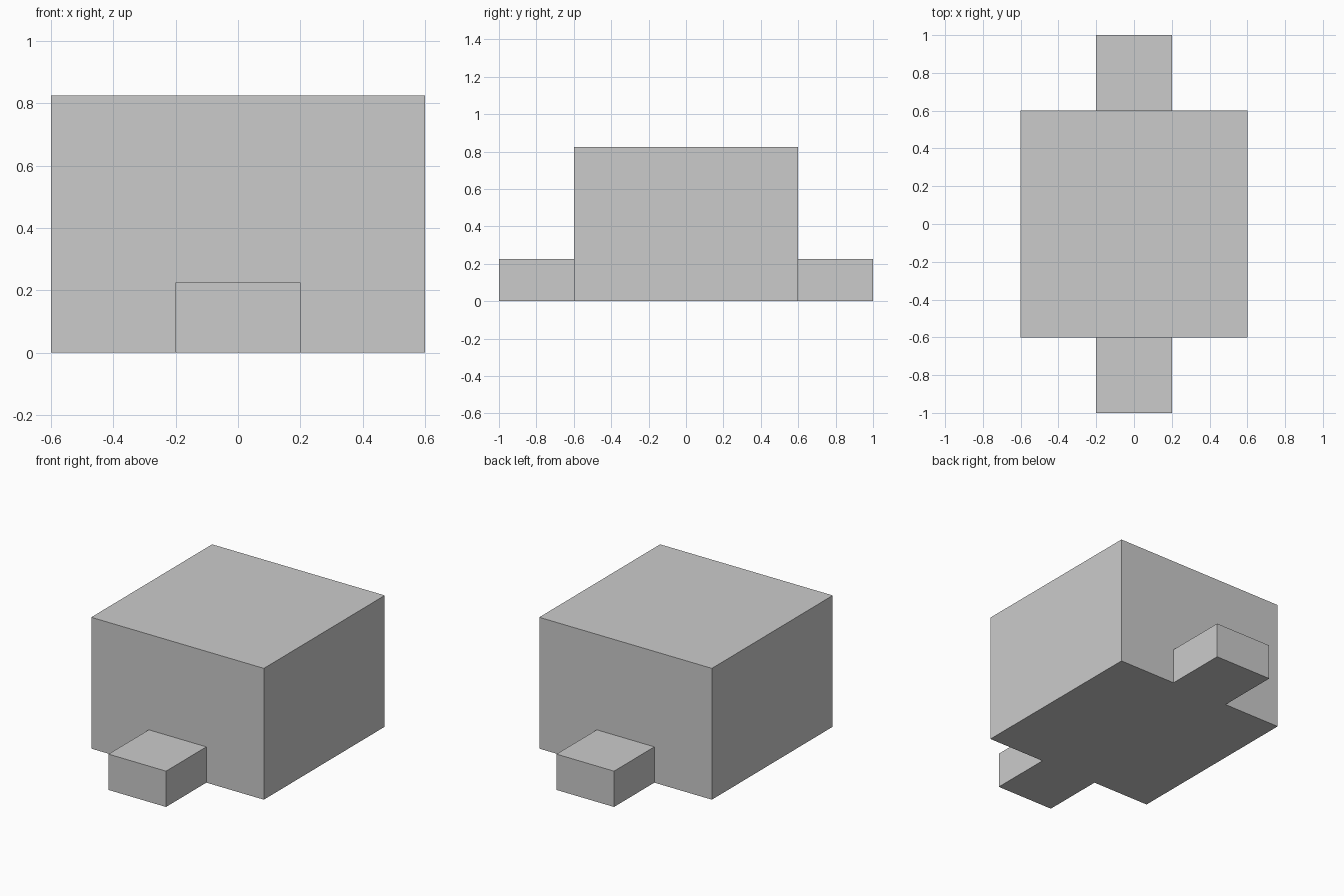
import bpy

if "Cube" in bpy.data.objects:
    bpy.data.objects.remove(bpy.data.objects["Cube"])


def box(name, size, centre_y):
    """Flat-faced box standing on z = 0, centred on x = 0."""
    bpy.ops.mesh.primitive_cube_add(size=1, location=(0, centre_y, size[2] / 2))
    obj = bpy.context.object
    obj.name = name
    obj.scale = size
    bpy.ops.object.transform_apply(location=True, rotation=False, scale=True)
    return obj


# Main block
box("main_block", (1.2, 1.2, 0.825), 0)

# Low step on the front and back
for name, side in (("front_step", -1), ("back_step", 1)):
    box(name, (0.4, 0.4, 0.225), side * 0.8)
